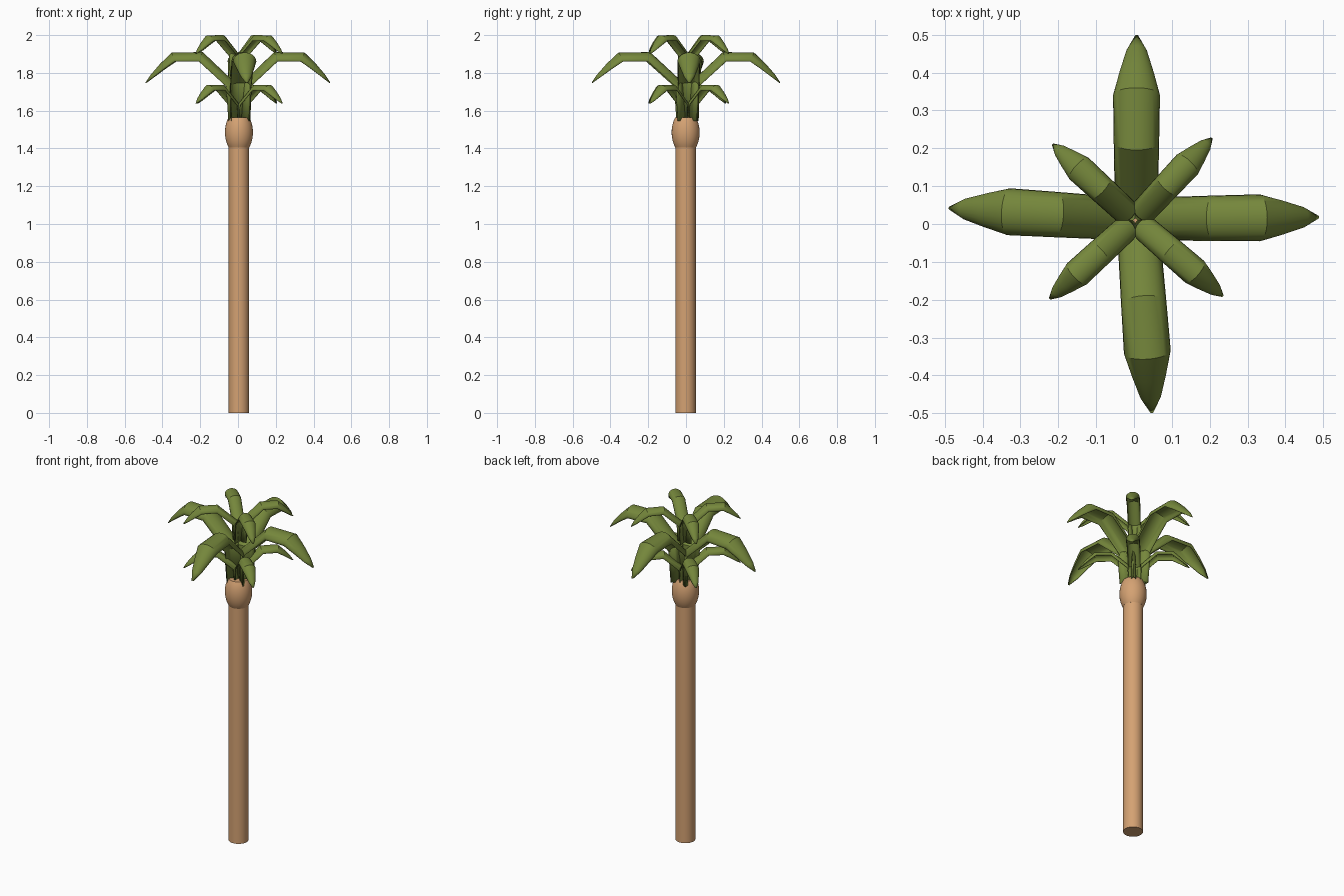
import bpy, bmesh, math
from mathutils import Vector

if "Cube" in bpy.data.objects:
    bpy.data.objects.remove(bpy.data.objects["Cube"])


def material(name, rgb):
    m = bpy.data.materials.new(name)
    m.diffuse_color = (*rgb, 1)
    m.use_nodes = True
    m.node_tree.nodes["Principled BSDF"].inputs["Base Color"].default_value = m.diffuse_color
    return m


bark = material("tan_bark", (0.66, 0.36, 0.17))
leaf = material("leaf_green", (0.18, 0.245, 0.045))


def finish(name, bm, mat, angle=40):
    bmesh.ops.recalc_face_normals(bm, faces=bm.faces)
    me = bpy.data.meshes.new(name)
    bm.to_mesh(me)
    bm.free()
    me.materials.append(mat)
    ob = bpy.data.objects.new(name, me)
    bpy.context.collection.objects.link(ob)
    bpy.ops.object.select_all(action='DESELECT')
    ob.select_set(True)
    bpy.context.view_layer.objects.active = ob
    bpy.ops.object.shade_smooth_by_angle(angle=math.radians(angle))
    return ob


def lathe(name, profile, centre, mat, sides=32):
    bm = bmesh.new()
    rings = []
    for r, z in profile:
        rings.append([bm.verts.new((centre[0] + r * math.cos(math.tau * i / sides),
                                    centre[1] + r * math.sin(math.tau * i / sides), z))
                      for i in range(sides)])
    for a, b in zip(rings, rings[1:]):
        for i in range(sides):
            j = (i + 1) % sides
            bm.faces.new((a[i], a[j], b[j], b[i]))
    bm.faces.new(rings[0][::-1])
    bm.faces.new(rings[-1])
    return finish(name, bm, mat)


# Trunk and the swollen collar above it
CENTRE = (0.005, -0.002)
lathe("trunk", [(0.054, 0), (0.054, 1.44)], CENTRE, bark)
collar = []
for i in range(13):
    z = 1.405 + 0.16 * i / 12
    collar.append((0.074 * math.sqrt(1 - ((z - 1.485) / 0.118) ** 2), z))
lathe("collar", collar, CENTRE, bark)

# Frond spine: distance out, height below the peak, half width, gutter depth
SPINE = [(0.010, -0.360, 0.050, 0.042),
         (0.022, -0.160, 0.055, 0.046),
         (0.190, 0.000, 0.058, 0.050),
         (0.352, -0.002, 0.060, 0.050),
         (0.412, -0.060, 0.045, 0.036),
         (0.462, -0.118, 0.026, 0.020),
         (0.490, -0.160, 0.003, 0.003)]


def frond(name, root, tip, peak, scale, arc=12):
    """Arched leaf with a gutter-shaped cross-section, open on its underside."""
    root, tip = Vector((*root, 0)), Vector((*tip, 0))
    out = (tip - root).normalized()
    side = Vector((-out.y, out.x, 0))
    stretch = (tip - root).length / SPINE[-1][0]
    pts = [Vector((r * stretch, z * scale)) for r, z, w, d in SPINE]
    bm = bmesh.new()
    rings = []
    for k, p in enumerate(pts):
        t = Vector((0, 0))
        if k > 0:
            t += (p - pts[k - 1]).normalized()
        if k < len(pts) - 1:
            t += (pts[k + 1] - p).normalized()
        t.normalize()
        w, d = SPINE[k][2] * scale, SPINE[k][3] * scale
        ring = []
        for i in range(arc + 1):
            a = math.pi * (i / arc - 0.5)
            drop = d * (1 - math.cos(a))
            r, z = p.x + t.y * drop, p.y - t.x * drop
            co = root + out * r + side * (w * math.sin(a))
            ring.append(bm.verts.new((co.x, co.y, peak + z)))
        rings.append(ring)
    for a, b in zip(rings, rings[1:]):
        for i in range(arc):
            bm.faces.new((a[i], a[i + 1], b[i + 1], b[i]))
    ob = finish(name, bm, leaf, 30)
    mod = ob.modifiers.new("thickness", 'SOLIDIFY')
    mod.thickness = 0.004
    mod.offset = 0


# Four long fronds on the axes
LONG = [((0.006, 0.005), (0.007, 0.498)), ((0.005, 0.013), (0.487, 0.018)),
        ((0.004, 0.012), (-0.488, 0.042)), ((0.010, 0.005), (0.047, -0.498))]
for i, (root, tip) in enumerate(LONG):
    frond(f"long_frond_{i + 1}", root, tip, 1.908, 1.0)

# Two tiers of short diagonal fronds
SHORT = [(0.205, 0.226), (-0.214, 0.210), (-0.222, -0.197), (0.234, -0.190)]
for tier, peak in (("lower", 1.735), ("top", 1.998)):
    for i, tip in enumerate(SHORT):
        frond(f"{tier}_frond_{i + 1}", (0.003, 0.010), tip, peak, 0.6)
